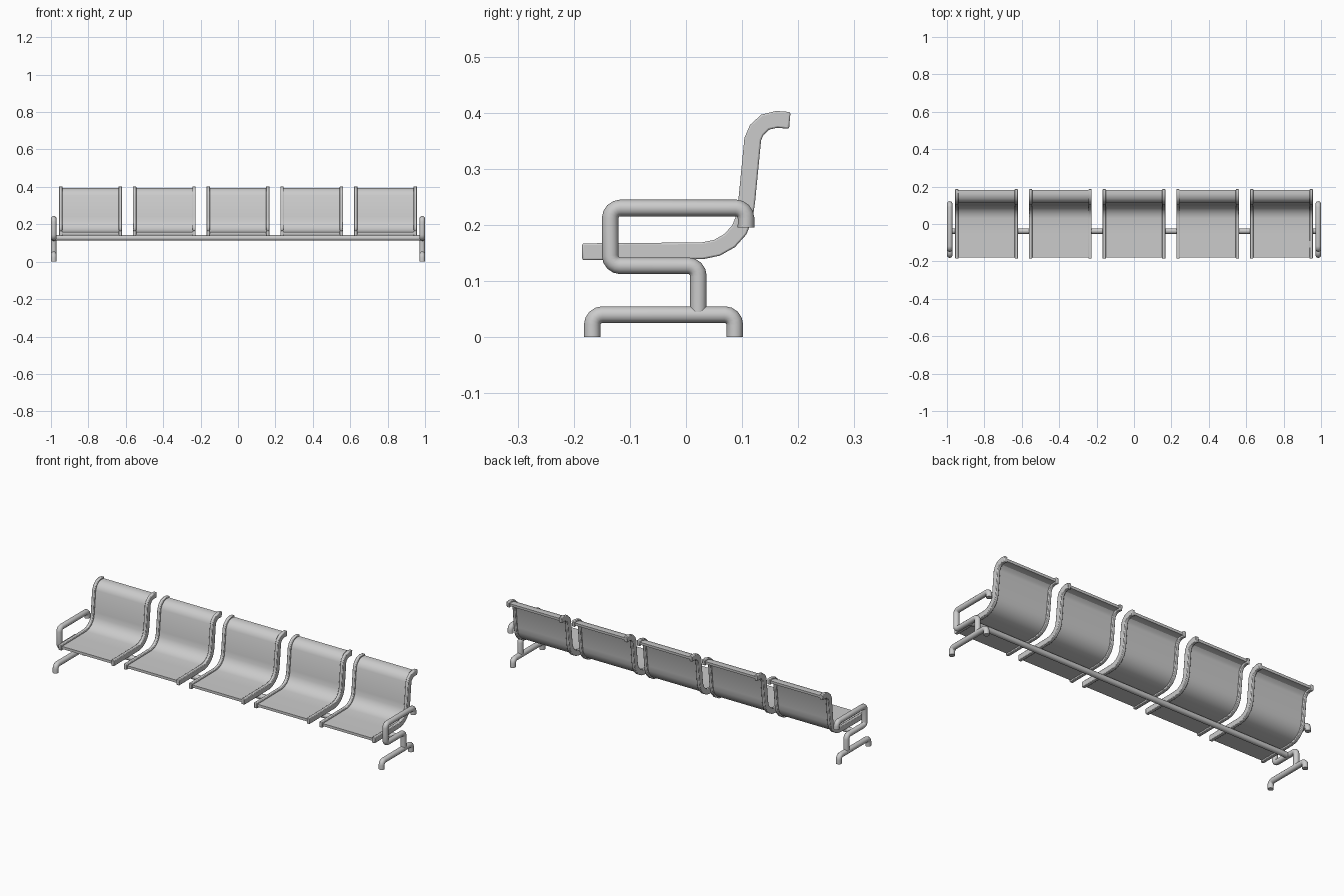
import bpy, bmesh, math
from mathutils import Vector

if "Cube" in bpy.data.objects:
    bpy.data.objects.remove(bpy.data.objects["Cube"])

# centre line of the seat shell in side view (y, z)
PROFILE = [(-0.185, 0.152), (-0.05, 0.153), (0.03, 0.154), (0.055, 0.159), (0.078, 0.172),
           (0.095, 0.191), (0.104, 0.213), (0.108, 0.24), (0.119, 0.353), (0.126, 0.369),
           (0.141, 0.383), (0.162, 0.388), (0.185, 0.386)]
R = 0.0148      # tube radius
END_X = 1 - R   # position of the end frames


def finish(obj, angle=30):
    bpy.ops.object.select_all(action='DESELECT')
    obj.select_set(True)
    bpy.context.view_layer.objects.active = obj
    if obj.type == 'CURVE':
        bpy.ops.object.convert(target='MESH')
    bpy.ops.object.shade_smooth_by_angle(angle=math.radians(angle))


def ribbon(bm, path, t, x0, x1):
    """Closed strip of thickness t following the path, from x0 to x1."""
    pts = [Vector(p) for p in path]
    rings = []
    for i, p in enumerate(pts):
        d = (pts[min(i + 1, len(pts) - 1)] - pts[max(i - 1, 0)]).normalized()
        n = Vector((-d.y, d.x)) * t / 2
        rings.append([bm.verts.new((x, *(p + n * s)))
                      for x, s in ((x0, -1), (x1, -1), (x1, 1), (x0, 1))])
    for a, b in zip(rings, rings[1:]):
        for j in range(4):
            k = (j + 1) % 4
            bm.faces.new((a[j], a[k], b[k], b[j]))
    bm.faces.new(rings[0])
    bm.faces.new(rings[-1])


def shell_object(name, path, t, spans, x):
    bm = bmesh.new()
    for a, b in spans:
        ribbon(bm, path, t, a, b)
    bmesh.ops.recalc_face_normals(bm, faces=bm.faces)
    me = bpy.data.meshes.new(name)
    bm.to_mesh(me)
    bm.free()
    obj = bpy.data.objects.new(name, me)
    obj.location.x = x
    bpy.context.collection.objects.link(obj)
    return obj


def fillet(points, r, steps=4):
    """Round the inner corners of a polyline."""
    pts = [Vector(p) for p in points]
    out = [pts[0]]
    for a, p, b in zip(pts, pts[1:], pts[2:]):
        s, e = p + (a - p).normalized() * r, p + (b - p).normalized() * r
        c = s + e - p
        for i in range(steps + 1):
            w = i / steps * math.pi / 2
            out.append(c + (s - c) * math.cos(w) + (e - c) * math.sin(w))
    return out + [pts[-1]]


def tube(name, points):
    cu = bpy.data.curves.new(name, 'CURVE')
    cu.dimensions = '3D'
    cu.bevel_depth = R
    cu.bevel_resolution = 4
    cu.use_fill_caps = True
    sp = cu.splines.new('POLY')
    sp.points.add(len(points) - 1)
    for q, p in zip(sp.points, points):
        q.co = (*p, 1)
    obj = bpy.data.objects.new(name, cu)
    bpy.context.collection.objects.link(obj)
    finish(obj, 40)


# five seats: thin panel between two thicker side rails
panel_path = [(-0.179, 0.152)] + PROFILE[1:-1] + [(0.181, 0.3865)]
for i in range(5):
    x = (i - 2) * 0.394
    finish(shell_object(f"seat_panel_{i + 1}", panel_path, 0.014, [(-0.152, 0.152)], x))
    rails = shell_object(f"seat_rails_{i + 1}", PROFILE, 0.030,
                         [(-0.168, -0.150), (0.150, 0.168)], x)
    bev = rails.modifiers.new("edge", 'BEVEL')
    bev.width = 0.003
    bev.segments = 2
    finish(rails)

# cross beam carrying the seats
tube("cross_beam", [Vector((-END_X, -0.038, 0.127)), Vector((END_X, -0.038, 0.127))])

# end frames: foot plus one bent tube forming post and armrest
for side, sx in (("left", -END_X), ("right", END_X)):
    tube(f"{side}_foot", fillet([(sx, -0.167, 0), (sx, -0.167, 0.040),
                                 (sx, 0.087, 0.040), (sx, 0.087, 0)], 0.018))
    arm = fillet([(sx, 0.022, 0.045), (sx, 0.022, 0.127), (sx, -0.135, 0.127),
                  (sx, -0.135, 0.230), (sx, 0.107, 0.230), (sx, 0.107, 0.195)], 0.018)
    tube(f"{side}_armrest", arm)
